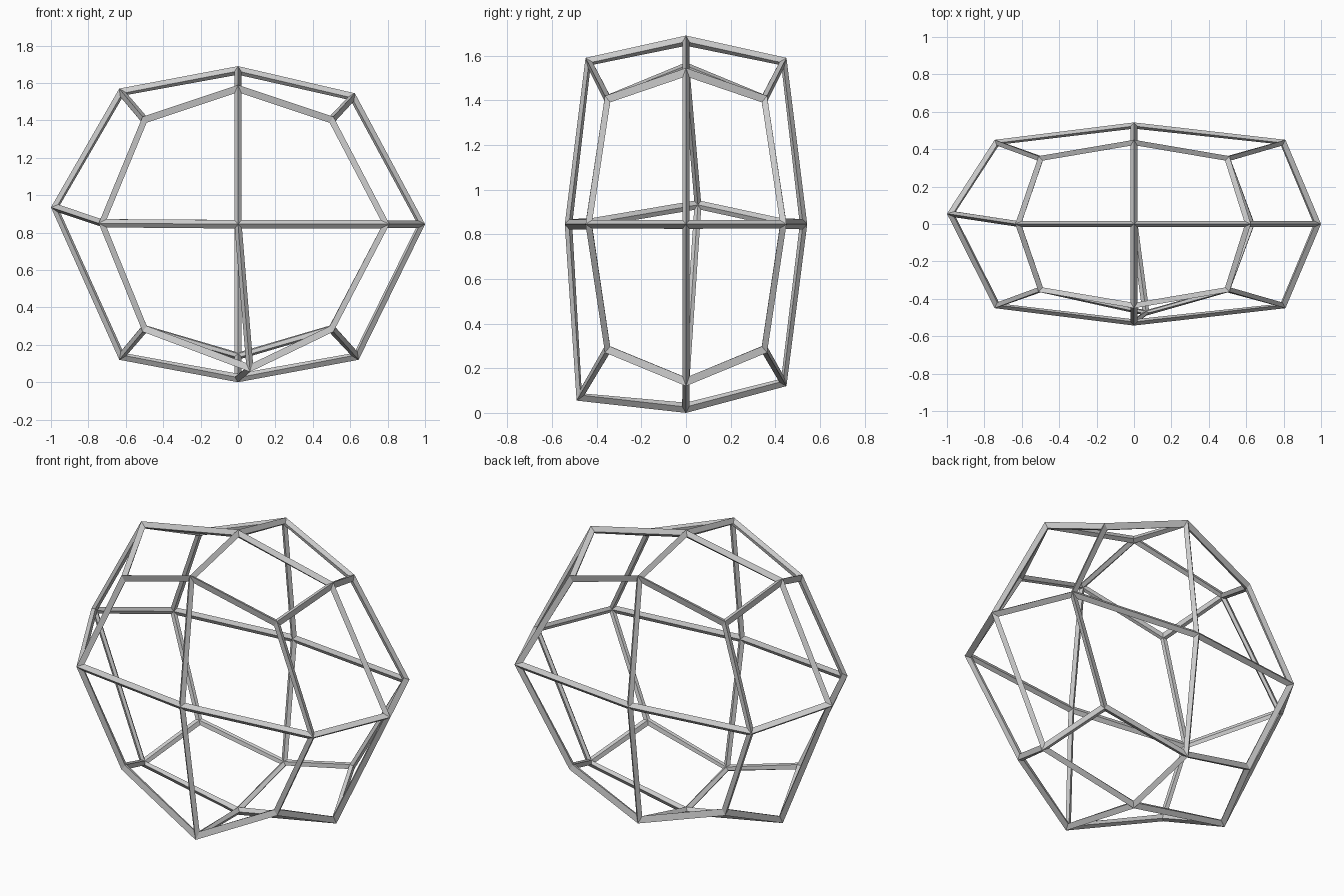
import bpy
import bmesh
from mathutils import Vector

if "Cube" in bpy.data.objects:
    bpy.data.objects.remove(bpy.data.objects["Cube"])

# Stretch of the frame: makes the struts taller than they are wide
STRETCH = Vector((1.15, 0.98, 1.35))
STRUT = 0.034
MID_Z = 0.845

# Half-extents of each kind of node, keyed by which axes it lies out along
NODES = {
    (1, 1, 1): (0.51, 0.363, 0.575),   # corners
    (0, 1, 1): (0.0, 0.45, 0.745),     # edge middles along x
    (1, 0, 1): (0.635, 0.0, 0.725),    # edge middles along y
    (1, 1, 0): (0.81, 0.45, 0.0),      # edge middles along z
    (1, 0, 0): (1.0, 0.0, 0.0),        # side centres
    (0, 1, 0): (0.0, 0.543, 0.0),      # front and back centres
    (0, 0, 1): (0.0, 0.0, 0.845),      # top and bottom centres
}

# Small irregularities of single nodes
NUDGES = {
    (-1, 0, 0): (0.0, 0.055, 0.09),
    (-1, -1, 0): (0.065, 0.0, 0.005),
    (-1, 1, 0): (0.065, 0.0, 0.005),
    (0, -1, -1): (0.065, -0.04, -0.045),
    (0, 1, -1): (0.0, 0.0, 0.02),
    (1, 0, 1): (-0.01, 0.0, -0.025),
    (1, 0, -1): (0.01, 0.0, 0.0),
}

# Cage: a cube divided once, its nodes pushed out to a rounded shape
bm = bmesh.new()
bmesh.ops.create_cube(bm, size=2)
bmesh.ops.subdivide_edges(bm, edges=bm.edges[:], cuts=1, use_grid_fill=True)
for v in bm.verts:
    sign = tuple(round(c) for c in v.co)
    half = NODES[tuple(abs(s) for s in sign)]
    pos = Vector([s * h for s, h in zip(sign, half)])
    pos += Vector(NUDGES.get(sign, (0, 0, 0))) + Vector((0, 0, MID_Z))
    v.co = [p / s for p, s in zip(pos, STRETCH)]
bmesh.ops.recalc_face_normals(bm, faces=bm.faces[:])
mesh = bpy.data.meshes.new("wire_cage")
bm.to_mesh(mesh)
bm.free()

cage = bpy.data.objects.new("wire_cage", mesh)
cage.scale = STRETCH
bpy.context.collection.objects.link(cage)

# Struts: thickness grows inward from the nodes
wire = cage.modifiers.new("struts", 'WIREFRAME')
wire.thickness = STRUT
wire.offset = -1
wire.use_even_offset = True
wire.use_replace = True
